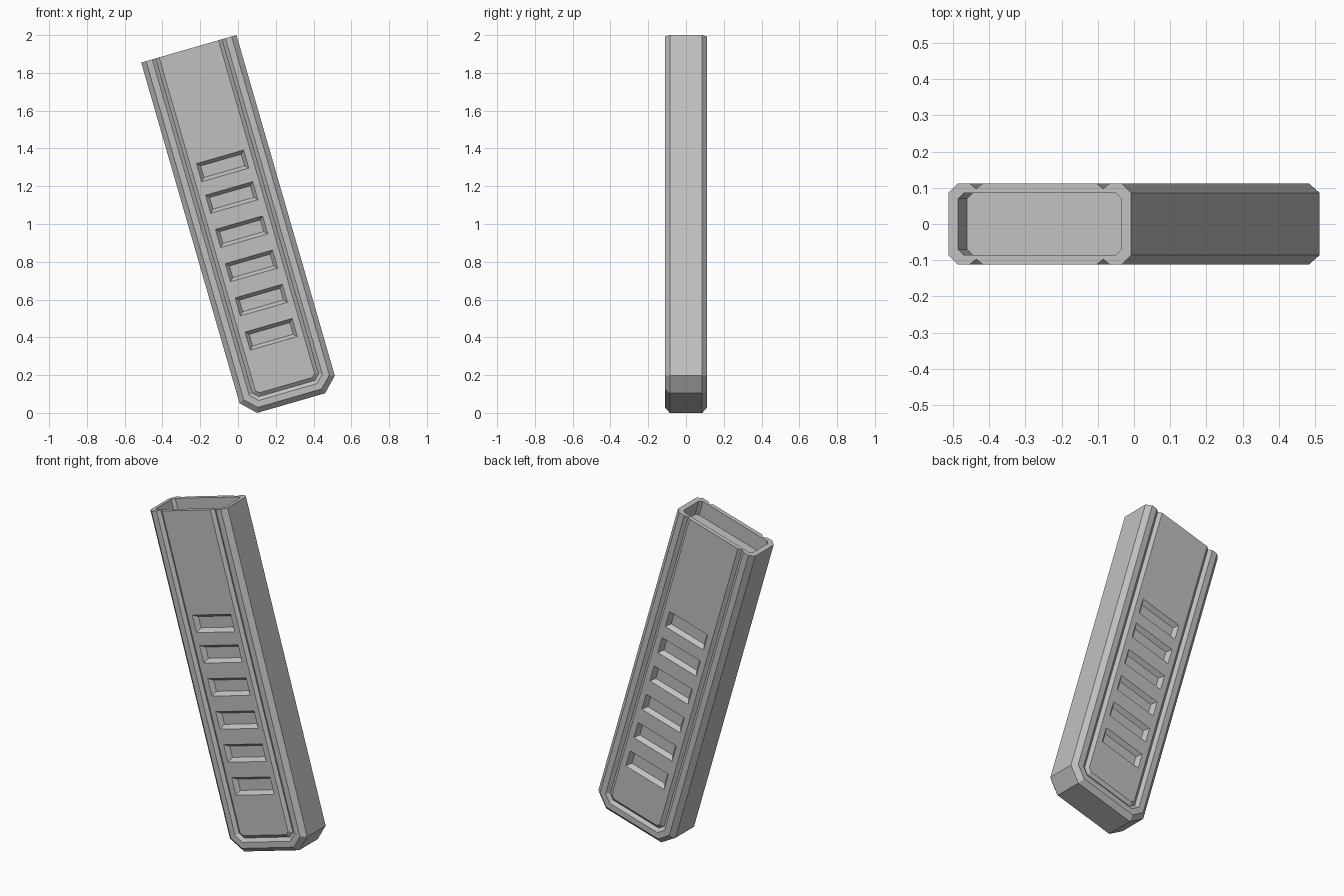
import bpy, bmesh, math
from mathutils import Matrix, Vector

WIDTH, LENGTH, CORNER = 0.525, 1.952, 0.075
HALF_W, HALF_D = WIDTH / 2, 0.112
TILT = Matrix.Translation((0.281, 0, 0.052)) @ Matrix.Rotation(math.radians(-16.1), 4, 'Y')

cube = bpy.data.objects.get("Cube")
if cube:
    bpy.data.objects.remove(cube, do_unlink=True)

grey = bpy.data.materials.new("plain grey")
grey.use_nodes = True
grey.diffuse_color = (0.53, 0.53, 0.53, 1)
grey.node_tree.nodes["Principled BSDF"].inputs["Base Color"].default_value = grey.diffuse_color


def make_object(name, bm):
    bmesh.ops.recalc_face_normals(bm, faces=bm.faces)
    bm.transform(TILT)
    mesh = bpy.data.meshes.new(name)
    bm.to_mesh(mesh)
    bm.free()
    mesh.materials.append(grey)
    obj = bpy.data.objects.new(name, mesh)
    bpy.context.collection.objects.link(obj)
    return obj


def outline(inset, y):
    """Open-topped outline with clipped bottom corners, moved inwards."""
    w = HALF_W - inset
    c = CORNER - inset * (2 - math.sqrt(2))
    left = [(-w, y, LENGTH), (-w, y, inset + c), (-w + c, y, inset)]
    return left + [(-x, y, z) for x, y, z in reversed(left)]


def loft(bm, ring_a, ring_b):
    """Closed solid between two matching rings."""
    a = [bm.verts.new(p) for p in ring_a]
    b = [bm.verts.new(p) for p in ring_b]
    n = len(a)
    bm.faces.new(a)
    bm.faces.new(b[::-1])
    for i in range(n):
        j = (i + 1) % n
        bm.faces.new((a[j], a[i], b[i], b[j]))


# Body: bevelled edge, rim band and V groove running round both panels
half = [(0.099, HALF_D), (0.080, 0.097), (0.061, HALF_D), (0.027, HALF_D), (0, 0.086)]
levels = [(i, -y) for i, y in half] + half[::-1]
bm = bmesh.new()
rings = [[bm.verts.new(p) for p in outline(i, y)] for i, y in levels]
for a, b in zip(rings, rings[1:]):
    for k in range(len(a) - 1):
        bm.faces.new((a[k], a[k + 1], b[k + 1], b[k]))
bm.faces.new(rings[0])
bm.faces.new(rings[-1][::-1])
bm.faces.new([r[0] for r in rings] + [r[-1] for r in reversed(rings)])
body = make_object("tilted_case", bm)

# Cutter for the shallow open top
bm = bmesh.new()
w, d, c = HALF_W - 0.028, 0.086, 0.016
section = [(-w, -d + c), (-w + c, -d), (w - c, -d), (w, -d + c),
           (w, d - c), (w - c, d), (-w + c, d), (-w, d - c)]
loft(bm, [(x, y, LENGTH - 0.09) for x, y in section],
     [(x, y, LENGTH + 0.05) for x, y in section])

# Cutters for the sloped slots on front and back
DEPTH, SLOPE = 0.025, 0.018


def slot_ring(middle, y, grow):
    w, h = 0.13 + grow, 0.05 + grow
    return [Vector((sx * w, y, middle + sz * h))
            for sx, sz in ((-1, -1), (1, -1), (1, 1), (-1, 1))]


slot_heights = [0.379 + 0.1885 * i for i in range(5)] + [1.307]
for middle in slot_heights:
    for side in (-1, 1):
        loft(bm, slot_ring(middle, side * (HALF_D - DEPTH), -SLOPE),
             slot_ring(middle, side * (HALF_D + DEPTH), SLOPE))
cutter = make_object("recess_cutter", bm)
cutter.hide_render = True

# Carve the recesses, then drop the cutter
cut = body.modifiers.new("recesses", 'BOOLEAN')
cut.operation = 'DIFFERENCE'
cut.solver = 'EXACT'
cut.object = cutter
bpy.context.view_layer.objects.active = body
body.select_set(True)
bpy.ops.object.modifier_apply(modifier=cut.name)
bpy.data.objects.remove(cutter, do_unlink=True)
